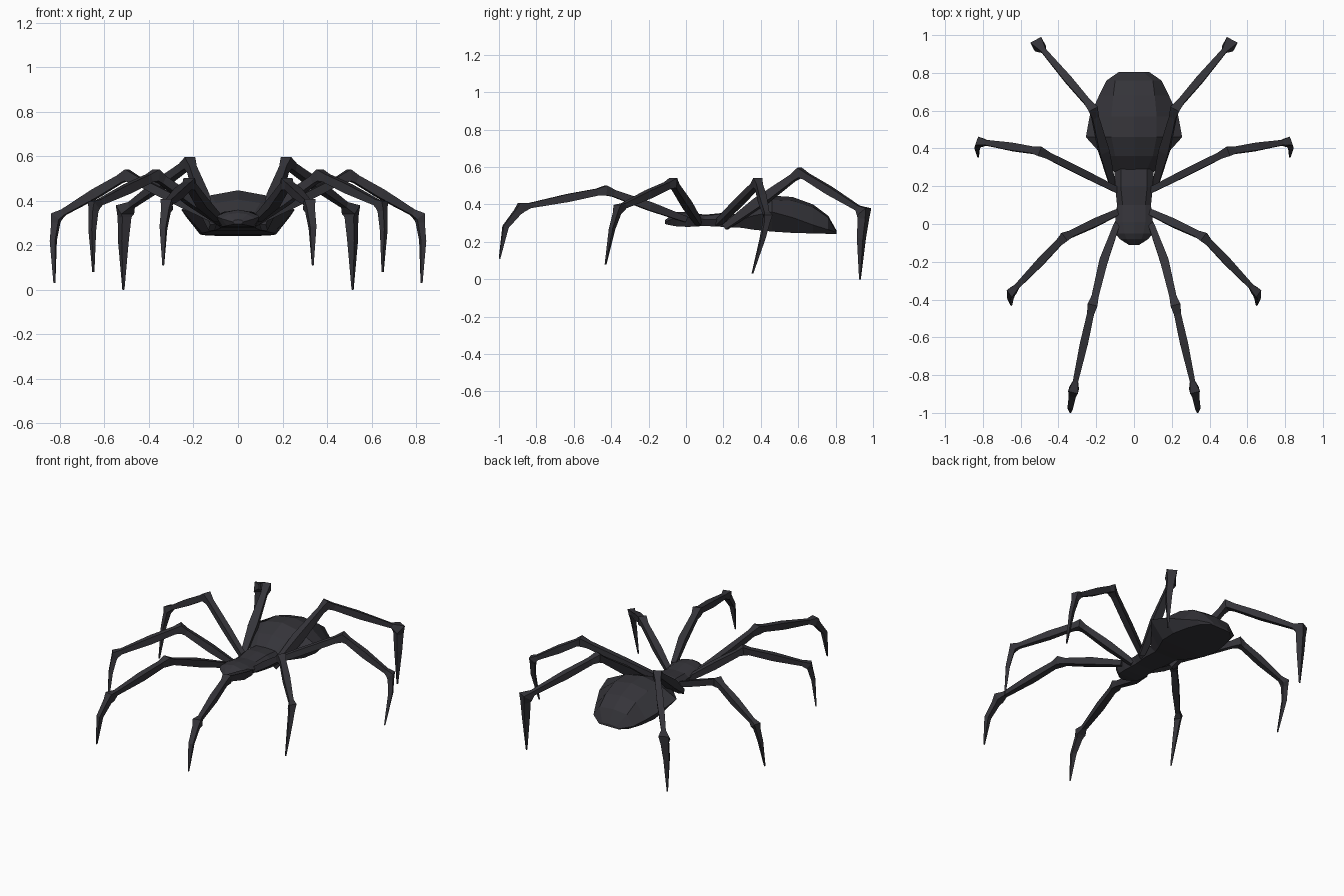
import bpy
import bmesh
from mathutils import Vector
from math import radians, cos, sin

cube = bpy.data.objects.get("Cube")
if cube:
    bpy.data.objects.remove(cube)

shell = bpy.data.materials.new("charcoal shell")
shell.use_nodes = True
colour = (0.035, 0.034, 0.041, 1)
shell.diffuse_color = colour
shell.node_tree.nodes["Principled BSDF"].inputs["Base Color"].default_value = colour


def loft(name, rings):
    """Skin a row of equal-sized rings and cap both ends."""
    bm = bmesh.new()
    loops = [[bm.verts.new(p) for p in ring] for ring in rings]
    n = len(loops[0])
    for a, b in zip(loops, loops[1:]):
        for i in range(n):
            j = (i + 1) % n
            bm.faces.new((a[i], a[j], b[j], b[i]))
    bm.faces.new(loops[0][::-1])
    bm.faces.new(loops[-1])
    bmesh.ops.recalc_face_normals(bm, faces=bm.faces)
    mesh = bpy.data.meshes.new(name)
    bm.to_mesh(mesh)
    bm.free()
    mesh.materials.append(shell)
    bpy.context.collection.objects.link(bpy.data.objects.new(name, mesh))


def body_ring(y, top, shoulder_x, shoulder_z, side_x, side_z, base_x, base_z):
    half = [(shoulder_x, shoulder_z), (side_x, side_z), (base_x, base_z)]
    outline = [(0, top)] + half + [(0, base_z)] + [(-x, z) for x, z in reversed(half)]
    return [(x, y, z) for x, z in outline]


# Head and thorax, pinched at the waist
loft("thorax", [body_ring(*s) for s in (
    (-0.112, .315, .015, .313, .025, .305, .015, .295),
    (-0.08, .345, .04, .34, .075, .32, .05, .288),
    (-0.05, .36, .05, .35, .10, .33, .07, .283),
    (0.01, .36, .06, .35, .10, .33, .075, .28),
    (0.10, .345, .06, .34, .09, .32, .065, .285),
    (0.20, .355, .07, .35, .10, .32, .08, .28),
    (0.30, .345, .07, .34, .105, .31, .08, .275))])

# Broad faceted abdomen
loft("abdomen", [body_ring(*s) for s in (
    (0.27, .33, .06, .325, .10, .31, .07, .28),
    (0.36, .405, .10, .39, .165, .34, .11, .265),
    (0.46, .447, .12, .425, .255, .36, .16, .255),
    (0.57, .44, .12, .42, .235, .33, .17, .248),
    (0.68, .40, .11, .385, .185, .29, .15, .245),
    (0.76, .34, .10, .33, .145, .265, .12, .243),
    (0.805, .26, .05, .255, .08, .25, .07, .242))])


def leg(name, joints, thigh, foot, bow, side):
    hip, knee, ankle, shin, tip = [Vector((p[0] * side, p[1], p[2])) for p in joints]
    middle = hip.lerp(knee, .45) + Vector((bow * side, 0, 0))
    # Swelling limbs with a knob at each joint: position and half thickness
    path = [(hip, .018), (middle, thigh), (hip.lerp(knee, .9), .021),
            (knee, .03), (knee.lerp(ankle, .1), .021), (knee.lerp(ankle, .45), .024),
            (knee.lerp(ankle, .9), .016), (ankle, foot), (ankle.lerp(shin, .25), foot * .7),
            (shin, foot * .55), (tip, .004)]
    out = ankle - hip
    across = Vector((-out.y, out.x, 0)).normalized()
    rings = []
    for i, (p, r) in enumerate(path):
        before, after = path[max(i - 1, 0)][0], path[min(i + 1, len(path) - 1)][0]
        up = (after - before).normalized().cross(across).normalized()
        corners = [radians(45 + 90 * k) for k in range(4)]
        rings.append([p + (across * cos(a) + up * sin(a)) * r * 1.25 for a in corners])
    loft(name, rings)


# Joints from hip to tip, thigh and foot thickness, sideways bow of the thigh
legs = {
    "front": (((.09, 0, .32), (.22, -.43, .475), (.32, -.88, .385),
               (.335, -.965, .28), (.336, -.997, .11)), .026, .03, .012),
    "second": (((.07, .07, .30), (.37, -.07, .515), (.648, -.36, .38),
                (.655, -.395, .27), (.65, -.43, .08)), .025, .026, 0),
    "third": (((.07, .17, .30), (.50, .385, .515), (.815, .435, .33),
               (.83, .41, .22), (.825, .355, .03)), .022, .026, 0),
    "rear": (((.115, .21, .28), (.217, .61, .57), (.508, .952, .36),
              (.515, .938, .22), (.515, .93, 0)), .031, .037, 0),
}
for place, (joints, thigh, foot, bow) in legs.items():
    for side, word in ((1, "left"), (-1, "right")):
        leg(f"{place}_leg_{word}", joints, thigh, foot, bow, side)
